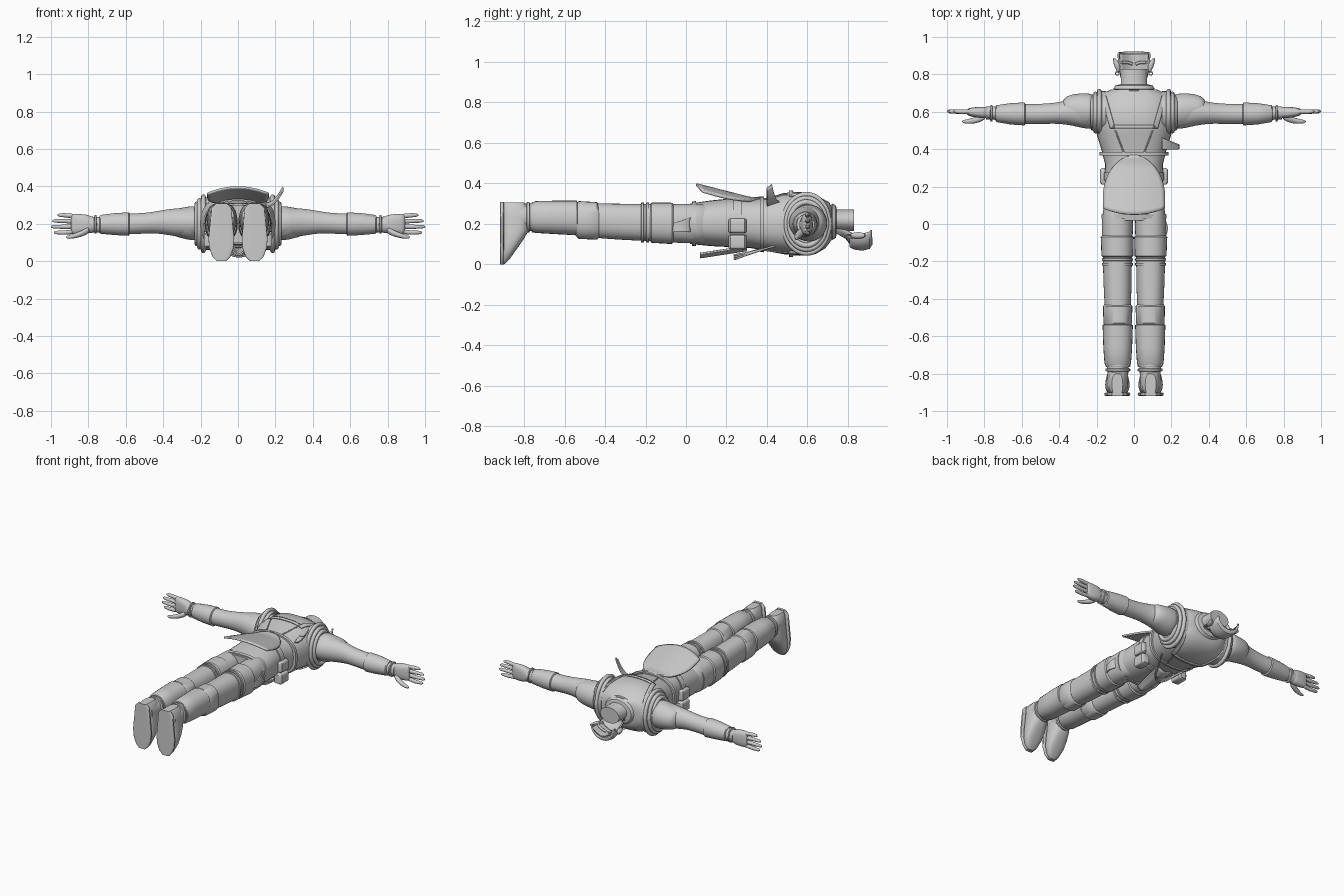
import bpy, math
from mathutils import Vector

default = bpy.data.objects.get("Cube")
if default:
    bpy.data.objects.remove(default)

grey = bpy.data.materials.new("plain grey")
grey.use_nodes = True
colour = (.6, .6, .6, 1)
grey.diffuse_color = colour
grey.node_tree.nodes["Principled BSDF"].inputs["Base Color"].default_value = colour


def add_mesh(name, verts, faces, mirror=False, thick=0, smooth=0):
    mesh = bpy.data.meshes.new(name)
    mesh.from_pydata(verts, [], faces)
    mesh.materials.append(grey)
    obj = bpy.data.objects.new(name, mesh)
    bpy.context.collection.objects.link(obj)
    if thick:
        solid = obj.modifiers.new("thickness", 'SOLIDIFY')
        solid.thickness, solid.offset = thick, 0
    if smooth:
        obj.modifiers.new("rounding", 'SUBSURF').levels = smooth
        obj.modifiers["rounding"].render_levels = smooth
    if mirror:
        obj.modifiers.new("other side", 'MIRROR')
    return obj


def squash(value, power):
    return math.copysign(abs(value) ** (2 / power), value)


def loft(name, axis, stations, power=2, arc=(0, 360), sides=28, **options):
    """Each station: place on the axis, low and high of both cross directions."""
    closed = arc[1] - arc[0] == 360
    count = sides if closed else sides + 1
    verts, faces = [], []
    for place, u_low, u_high, v_low, v_high in stations:
        for i in range(count):
            angle = math.radians(arc[0] + (arc[1] - arc[0]) * i / sides)
            u = (u_low + u_high) / 2 + (u_high - u_low) / 2 * squash(math.cos(angle), power)
            v = (v_low + v_high) / 2 + (v_high - v_low) / 2 * squash(math.sin(angle), power)
            verts.append({'x': (place, u, v), 'y': (u, place, v), 'z': (u, v, place)}[axis])
    for row in range(len(stations) - 1):
        for i in range(sides):
            a, b = row * count + i, row * count + (i + 1) % count
            faces.append((a, b, b + count, a + count))
    if closed:
        last = len(verts) - count
        faces += [tuple(reversed(range(count))), tuple(range(last, last + count))]
    if axis == 'y':
        faces = [tuple(reversed(f)) for f in faces]
    return add_mesh(name, verts, faces, **options)


def sheet(name, shape, across=12, along=12, **options):
    verts = [shape(i / across, j / along) for j in range(along + 1) for i in range(across + 1)]
    row = across + 1
    faces = [(j * row + i, j * row + i + 1, (j + 1) * row + i + 1, (j + 1) * row + i)
             for j in range(along) for i in range(across)]
    return add_mesh(name, verts, faces, **options)


def cord(name, points, radius, mirror=False, cyclic=False):
    curve = bpy.data.curves.new(name, 'CURVE')
    curve.dimensions, curve.bevel_depth, curve.bevel_resolution = '3D', radius, 2
    spline = curve.splines.new('NURBS')
    spline.points.add(len(points) - 1)
    for point, place in zip(spline.points, points):
        point.co = (*place, 1)
    spline.use_endpoint_u, spline.use_cyclic_u = True, cyclic
    spline.order_u = 3
    curve.materials.append(grey)
    obj = bpy.data.objects.new(name, curve)
    bpy.context.collection.objects.link(obj)
    if mirror:
        obj.modifiers.new("other side", 'MIRROR')


# Torso
body = [(y, -w, w, low, high) for y, w, low, high in [
    (.02, .16, .1, .3), (.12, .165, .09, .315), (.22, .158, .085, .325), (.32, .155, .08, .325),
    (.4, .175, .065, .325), (.48, .2, .05, .352), (.56, .21, .042, .358), (.64, .205, .05, .345),
    (.69, .185, .08, .315), (.72, .12, .12, .29)]]
loft("torso", 'y', body, power=2.5)


def skin(x, y, side=1, lift=0):
    """Point on the back (side 1) or the belly (side -1) of the torso."""
    for a, b in zip(body, body[1:]):
        if y <= b[0]:
            break
    t = min(1, max(0, (y - a[0]) / (b[0] - a[0])))
    w, low, high = (a[k] + (b[k] - a[k]) * t for k in (2, 3, 4))
    rise = (1 - min(1, abs(x / w)) ** 2.5) ** .4
    return (x, y, (low + high) / 2 + side * ((high - low) / 2 * rise + lift))


# Waist belts and vest hem follow the torso section
for name, y, width, lift in [("belt", .255, .04, .008), ("vest_hem", .375, .02, .009),
                             ("hip_band", .04, .02, .008)]:
    rings = []
    for step, extra in [(-1, -.01), (-1, lift), (1, lift), (1, -.01)]:
        place = y + step * width / 2
        x_edge = next(s[2] for s in body if s[0] >= place)
        low, high = skin(0, place, -1)[2], skin(0, place)[2]
        rings.append((place, -x_edge - extra, x_edge + extra, low - extra, high + extra))
    loft(name, 'y', rings, power=2.5)

# Back and chest harness straps
for side, label in [(1, "back"), (-1, "chest")]:
    def strap(u, v, side=side):
        return skin(.1 + .05 * v + .026 * u, .51 + .175 * v, side, .006)
    sheet(label + "_strap", strap, 4, 12, mirror=True, thick=.008)
    sheet(label + "_cross_strap",
          lambda u, v, side=side: skin(.11 * (2 * u - 1), .51 + .02 * v, side, .006), 16, 2, thick=.008)
    cord(label + "_seam", [skin(.1 - .05 * t / 6, .5 - .13 * t / 6, side, .001) for t in range(7)],
         .004, mirror=True)

# Armhole rims and shoulder caps
for x, size in [(.185, .115), (.205, .1), (.22, .085)]:
    ring = [(x, .595 + size * math.cos(a * math.pi / 8), .2 + size * 1.28 * math.sin(a * math.pi / 8))
            for a in range(16)]
    cord("armhole_rim", ring, .013, mirror=True, cyclic=True)
loft("armhole_panel", 'x', [(.15, .48, .71, .06, .34), (.19, .48, .71, .06, .34),
                            (.215, .5, .69, .09, .32)], mirror=True)
loft("shoulder_cap", 'x', [(.2, .52, .695, .11, .3), (.25, .51, .7, .11, .295), (.31, .52, .698, .125, .285),
                           (.36, .56, .685, .14, .275), (.385, .58, .66, .16, .26)], mirror=True, smooth=1)

# Arm
loft("arm", 'x', [(.18, .51, .68, .12, .29), (.25, .505, .685, .125, .285), (.32, .525, .675, .13, .285),
                  (.4, .537, .65, .145, .275), (.46, .535, .645, .15, .262), (.54, .535, .64, .145, .255),
                  (.62, .535, .645, .142, .255), (.7, .545, .637, .147, .247)], mirror=True, smooth=1)
loft("bracer", 'x', [(.58, .537, .64, .143, .255), (.585, .527, .65, .136, .261), (.66, .532, .646, .14, .257),
                     (.735, .545, .635, .147, .247), (.74, .552, .628, .152, .242)], mirror=True)
loft("wrist", 'x', [(.72, .553, .628, .153, .24), (.76, .56, .628, .155, .235),
                    (.79, .56, .628, .15, .24)], mirror=True)
for x in (.72, .755):
    loft("wrist_band", 'x', [(x, .56, .62, .16, .23), (x + .003, .547, .635, .147, .247),
                             (x + .012, .547, .635, .147, .247), (x + .015, .56, .62, .16, .23)], mirror=True)

# Hand: palm, four fingers and thumb
loft("palm", 'x', [(.77, .565, .625, .155, .237), (.81, .565, .627, .145, .25), (.85, .57, .625, .143, .253),
                   (.88, .577, .62, .146, .254), (.895, .585, .615, .15, .25)],
     power=2.6, mirror=True, smooth=1)
for number, tip in enumerate((.985, 1, .992, .965)):
    z = .159 + .027 * number
    spread = (number - 1.5) * .004
    loft("finger", 'x', [(.87, .588, .614, z - .013, z + .013),
                         (.93, .588, .612, z - .012 + spread, z + .012 + spread),
                         (tip - .012, .592, .612, z - .009 + spread, z + .01 + spread),
                         (tip, .6, .607, z - .004 + spread, z + .004 + spread)],
         sides=10, mirror=True)
loft("thumb", 'x', [(.79, .56, .6, .15, .19), (.83, .54, .58, .132, .168), (.87, .535, .565, .122, .15),
                    (.905, .536, .558, .118, .14), (.92, .543, .552, .124, .133)],
     sides=12, mirror=True, smooth=1)

# Legs
loft("trouser_leg", 'y', [(.14, .015, .155, .11, .3), (.04, .004, .174, .1, .3), (-.08, .006, .172, .108, .298),
                          (-.2, .012, .166, .115, .298), (-.32, .012, .164, .12, .3),
                          (-.42, .016, .158, .128, .3), (-.5, .02, .155, .135, .305),
                          (-.58, .02, .155, .15, .3)], power=2.3, mirror=True, smooth=1)
loft("thigh_guard", 'y', [(-.06, .01, .17, .11, .295), (-.07, .001, .178, .1, .304),
                          (-.17, .004, .174, .106, .305), (-.18, .014, .164, .118, .293)],
     power=2.3, mirror=True)
loft("knee_guard", 'y', [(-.43, .016, .158, .13, .295), (-.44, .009, .165, .122, .307),
                         (-.53, .01, .164, .125, .312), (-.545, .02, .155, .14, .3)], power=2.3, mirror=True)
for y in (-.19, -.215):
    loft("thigh_strap", 'y', [(y + .009, .02, .16, .12, .29), (y + .006, .006, .171, .108, .305),
                              (y - .006, .006, .171, .108, .305), (y - .009, .02, .16, .12, .29)],
         power=2.3, mirror=True)

# Boots with a flat sole
loft("boot_shaft", 'y', [(-.535, .02, .155, .15, .3), (-.54, .006, .168, .143, .314), (-.66, .01, .164, .15, .314),
                         (-.745, .016, .158, .155, .312), (-.765, .026, .148, .165, .3)],
     power=2.3, mirror=True)
loft("ankle", 'y', [(-.74, .025, .148, .165, .3), (-.78, .03, .143, .165, .3), (-.83, .032, .142, .16, .303),
                    (-.88, .035, .14, .16, .302)], mirror=True)
for y in (-.755, -.78):
    loft("ankle_band", 'y', [(y + .01, .03, .14, .17, .295), (y + .006, .02, .152, .158, .308),
                             (y - .006, .02, .152, .158, .308), (y - .01, .03, .14, .17, .295)], mirror=True)
loft("foot", 'z', [(.002, .07, .108, -.912, -.895), (.025, .045, .132, -.914, -.872),
                   (.07, .028, .15, -.914, -.84), (.12, .024, .154, -.914, -.805), (.17, .028, .15, -.914, -.775),
                   (.24, .035, .142, -.914, -.77), (.285, .042, .135, -.914, -.78),
                   (.305, .06, .118, -.914, -.8)], power=2.6, mirror=True)
loft("sole", 'z', [(0, .065, .113, -.92, -.9), (.025, .04, .137, -.92, -.9), (.07, .024, .154, -.92, -.9),
                   (.12, .02, .158, -.92, -.9), (.2, .028, .15, -.92, -.9), (.285, .036, .141, -.92, -.9),
                   (.308, .06, .118, -.92, -.9)], power=5, mirror=True)


# Raised coat tail over the seat
def tail(u, v):
    half = .1 + .065 * math.sin(math.pi / 2 * min(1, 1.25 * (1 - v)))
    half *= math.sqrt(max(.02, 1 - v ** 6))
    x = half * (2 * u - 1)
    return (x, .05 + .32 * v + 1.2 * x * x * (1 - v), .395 - .075 * min(1, 1.2 * v) + .008 * v - 1.3 * x * x)


sheet("coat_tail", tail, 16, 16, thick=.012)

# Hanging cloth, cords and pouches on the belly side
sheet("front_sash", lambda u, v: (.05 * (2 * u - 1) * (1.2 - .5 * v), .3 - .23 * v,
                                  .078 - .035 * v + .01 * math.cos(6 * u)), thick=.008)
for depth in (.025, .035, .045):
    cord("belly_cord", [(-.13, .42, .1), (-.08, .35, .065), (-.03, .24, depth), (.04, .24, depth),
                        (.09, .35, .065), (.14, .44, .09)], .005)
for z in (.11, .19):
    loft("belt_pouch", 'y', [(.21, .13, .17, z - .03, z + .03), (.22, .12, .182, z - .036, z + .036),
                             (.29, .12, .182, z - .036, z + .036), (.3, .13, .17, z - .03, z + .03)],
         power=5, mirror=True)

# Loose scarf end and thigh ribbon on the left
sheet("scarf_end", lambda u, v: (.15 + .09 * v, .4 + .06 * u * (1 - .6 * v), .29 + .085 * v * v + .02 * u),
      thick=.008)
sheet("thigh_ribbon", lambda u, v: (.165 + .012 * math.sin(5 * v), .02 - .14 * v,
                                    .16 + .07 * u * (1 - .7 * v)), thick=.008)

# Collar and neck
for y, w, low, high in [(.705, .125, .11, .305), (.735, .1, .13, .29)]:
    loft("collar", 'y', [(y - .02, -w, w, low, high), (y - .012, -w - .01, w + .01, low - .01, high + .01),
                         (y + .005, -w, w, low, high), (y + .01, .02 - w, w - .02, low + .02, high - .015)])
loft("neck", 'y', [(.7, -.085, .085, .15, .28), (.75, -.07, .07, .165, .27), (.83, -.072, .072, .165, .27)])

# Face shell with brow, ears and earrings
loft("jaw", 'y', [(.745, -.055, .055, .155, .2), (.79, -.07, .07, .13, .21), (.83, -.075, .075, .08, .22)],
     arc=(180, 360), thick=.008)
loft("face_shell", 'y', [(.81, -.065, .065, .09, .21), (.83, -.074, .074, .078, .22), (.87, -.08, .08, .072, .23),
                         (.905, -.084, .084, .08, .24), (.917, -.078, .078, .1, .24)],
     arc=(180, 360), thick=.01)
sheet("inner_face", lambda u, v: (.15 * (u - .5), .81 + .1 * v, .145 - .04 * math.sin(math.pi * u)), thick=.006)
cord("brow", [(.01, .855, .115), (.035, .868, .125), (.066, .862, .15)], .008, mirror=True)
loft("ear", 'y', [(.81, .075, .088, .135, .15), (.835, .072, .103, .125, .16), (.865, .074, .112, .125, .16),
                  (.888, .104, .114, .135, .15)], sides=12, mirror=True, smooth=1)
cord("earring", [(.09 + .01 * math.cos(a * math.pi / 4), .805 + .01 * math.sin(a * math.pi / 4), .143)
                 for a in range(8)], .003, mirror=True, cyclic=True)

# Smooth shading with sharp edges kept
bpy.ops.object.select_all(action='DESELECT')
for obj in bpy.context.scene.objects:
    if obj.type == 'MESH' and grey.name in obj.data.materials:
        obj.select_set(True)
        bpy.context.view_layer.objects.active = obj
bpy.ops.object.shade_smooth_by_angle(angle=math.radians(40))
